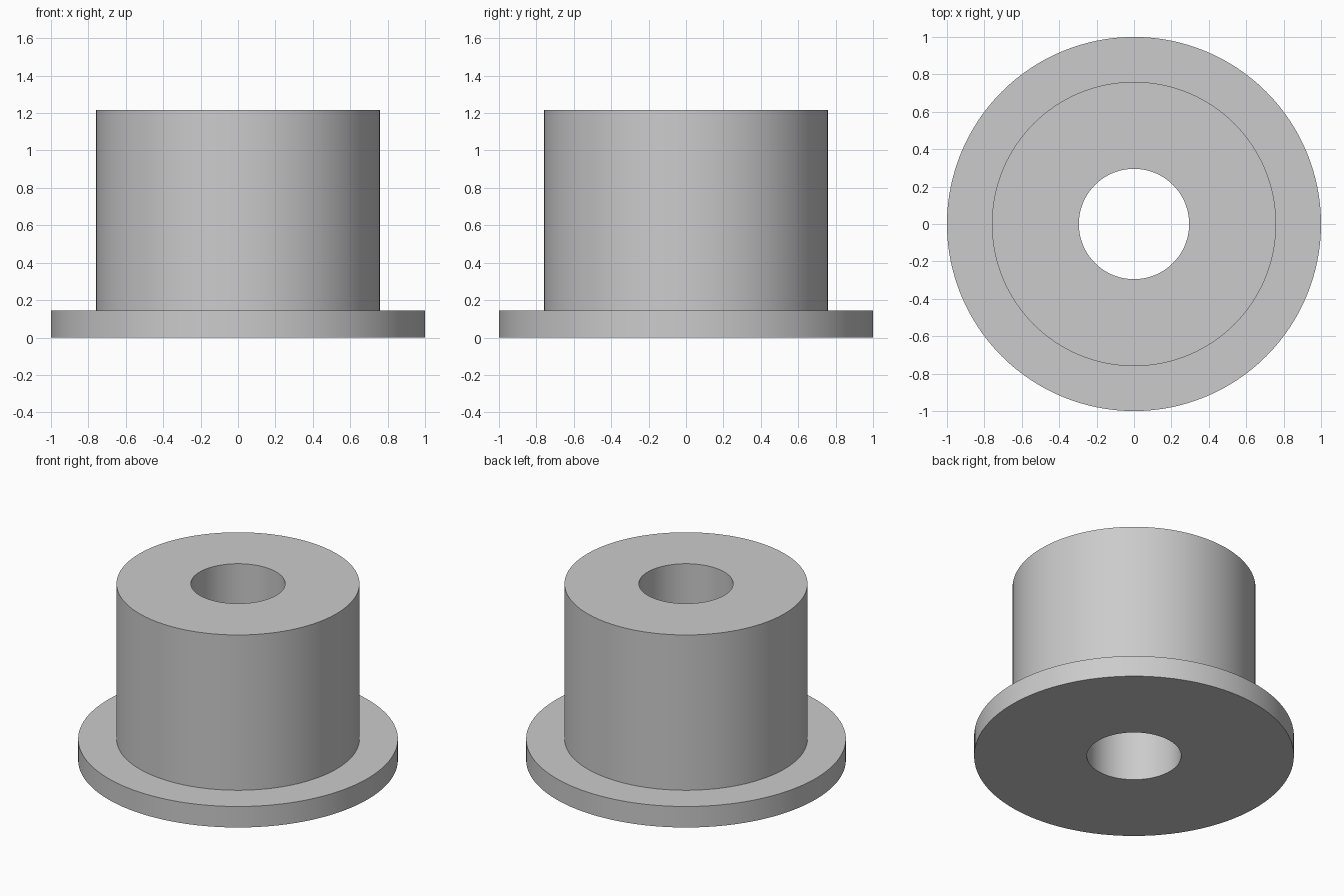
import bpy
import bmesh
import math

# Remove the default object
cube = bpy.data.objects.get("Cube")
if cube:
    bpy.data.objects.remove(cube, do_unlink=True)

SEGMENTS = 128
BORE_R, BODY_R, FLANGE_R = 0.295, 0.76, 1.0
FLANGE_H, TOTAL_H = 0.145, 1.217

# Plain grey material
grey = bpy.data.materials.new("plain_grey")
grey.use_nodes = True
colour = (0.6, 0.6, 0.6, 1.0)
grey.diffuse_color = colour
grey.node_tree.nodes["Principled BSDF"].inputs["Base Color"].default_value = colour


def lathe(name, profile, material):
    """Revolve a closed (radius, height) profile around z."""
    bm = bmesh.new()
    rings = []
    for r, z in profile:
        ring = []
        for i in range(SEGMENTS):
            a = math.tau * i / SEGMENTS
            ring.append(bm.verts.new((r * math.cos(a), r * math.sin(a), z)))
        rings.append(ring)
    for k, low in enumerate(rings):
        high = rings[(k + 1) % len(rings)]
        for i in range(SEGMENTS):
            j = (i + 1) % SEGMENTS
            bm.faces.new((low[i], low[j], high[j], high[i]))
    bmesh.ops.recalc_face_normals(bm, faces=bm.faces)
    mesh = bpy.data.meshes.new(name)
    bm.to_mesh(mesh)
    bm.free()
    mesh.materials.append(material)
    obj = bpy.data.objects.new(name, mesh)
    bpy.context.collection.objects.link(obj)
    bpy.ops.object.select_all(action="DESELECT")
    obj.select_set(True)
    bpy.context.view_layer.objects.active = obj
    bpy.ops.object.shade_smooth_by_angle(angle=math.radians(30))
    return obj


# Flanged sleeve with a through bore
lathe("flanged_bushing", [
    (BORE_R, 0), (FLANGE_R, 0), (FLANGE_R, FLANGE_H),
    (BODY_R, FLANGE_H), (BODY_R, TOTAL_H), (BORE_R, TOTAL_H),
], grey)
